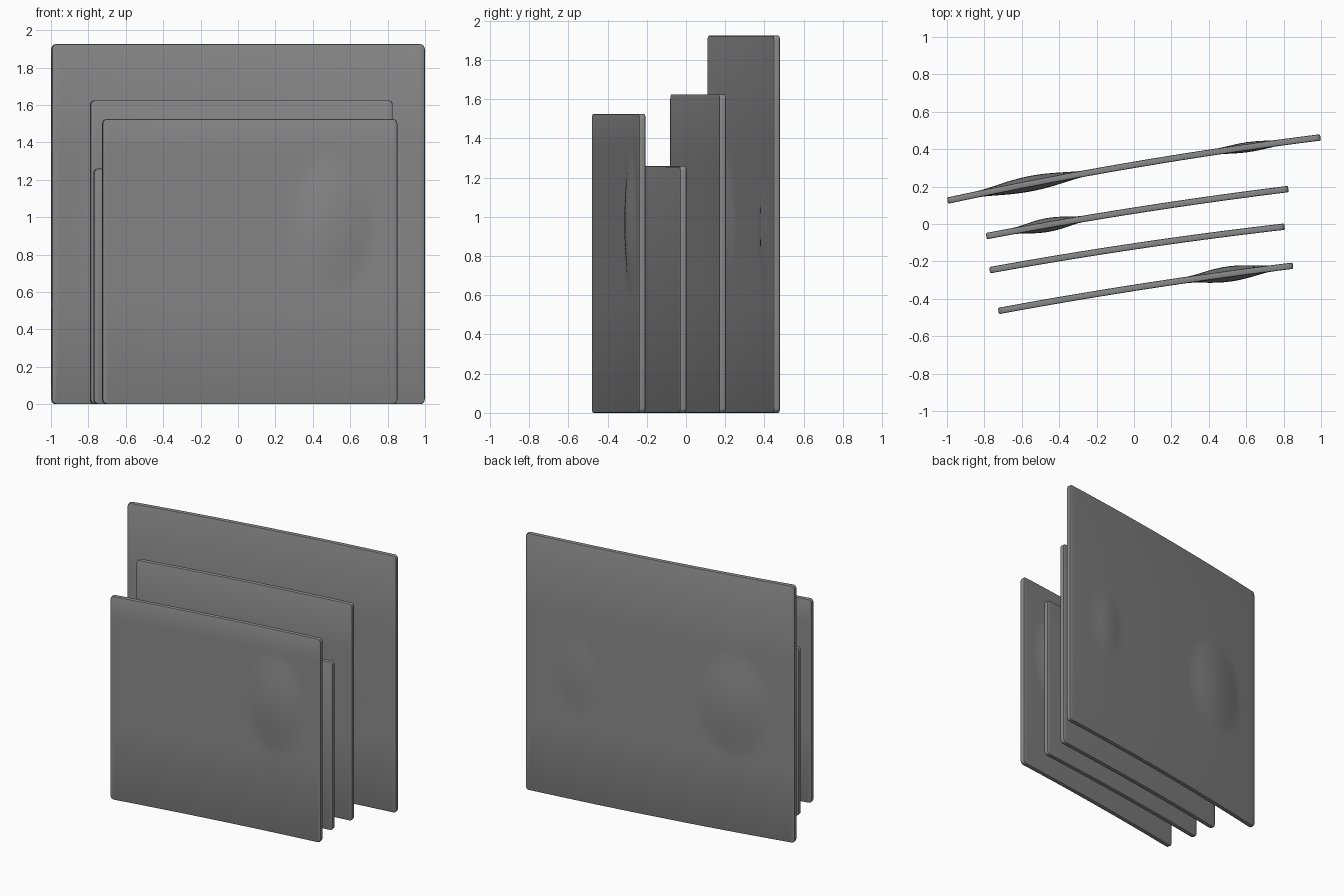
import bpy, bmesh, math

cube = bpy.data.objects.get("Cube")
if cube:
    bpy.data.objects.remove(cube)

# One plain grey for every panel
grey = bpy.data.materials.new("plain_grey")
grey.use_nodes = True
grey.diffuse_color = (0.25, 0.25, 0.25, 1)
bsdf = grey.node_tree.nodes["Principled BSDF"]
bsdf.inputs["Base Color"].default_value = grey.diffuse_color
bsdf.inputs["Roughness"].default_value = 0.6

THICK = 0.034


def cut(bm, co, normal):
    bmesh.ops.bisect_plane(bm, geom=bm.verts[:] + bm.edges[:] + bm.faces[:],
                           plane_co=co, plane_no=normal, dist=1e-5)


def panel(name, start, end, height, bow, bulges):
    """Upright rounded sheet from start to end (x, y), gently bowed, with soft bulges.
    Each bulge is (centre x, centre z, half width, half height, depth)."""
    dx, dy = end[0] - start[0], end[1] - start[1]
    angle = math.atan2(dy, dx)
    length = math.hypot(dx, dy)
    cx, cy = (start[0] + end[0]) / 2, (start[1] + end[1]) / 2

    bm = bmesh.new()
    bmesh.ops.create_cube(bm, size=1)
    for v in bm.verts:
        v.co.x *= length
        v.co.y *= THICK
        v.co.z = (v.co.z + 0.5) * height

    # Round the four corners, then soften both rims
    corners = [e for e in bm.edges if abs(e.verts[0].co.y - e.verts[1].co.y) > THICK / 2]
    bmesh.ops.bevel(bm, geom=corners, offset=0.025, segments=4, profile=0.5, affect='EDGES')
    rims = [e for e in bm.edges if abs(e.verts[0].co.y - e.verts[1].co.y) < 1e-5]
    bmesh.ops.bevel(bm, geom=rims, offset=0.007, segments=2, profile=0.5, affect='EDGES')

    # Slice into a grid, fine enough to bend and bulge
    columns = 56
    for i in range(1, columns):
        cut(bm, (length * (i / columns - 0.5), 0, 0), (1, 0, 0))
    if bulges:
        rows = 28
        low = min(b[1] - b[3] for b in bulges)
        high = max(b[1] + b[3] for b in bulges)
        for i in range(rows + 1):
            cut(bm, (0, 0, low + (high - low) * i / rows), (0, 0, 1))

    # Push the bulges out on both faces and bow the sheet
    for v in bm.verts:
        x, side, z = v.co.x, math.copysign(1, v.co.y), v.co.z
        if abs(v.co.y) > THICK * 0.45:
            for bx, bz, rx, rz, depth in bulges:
                r2 = ((x * math.cos(angle) + cx - bx) / rx) ** 2 + ((z - bz) / rz) ** 2
                if r2 < 1:
                    v.co.y += side * depth * (1 - r2) ** 1.6
        v.co.y += bow * (1 - (2 * x / length) ** 2)

    mesh = bpy.data.meshes.new(name)
    bm.to_mesh(mesh)
    bm.free()
    mesh.materials.append(grey)
    obj = bpy.data.objects.new(name, mesh)
    obj.location = (cx, cy, 0)
    obj.rotation_euler.z = angle
    bpy.context.collection.objects.link(obj)
    bpy.ops.object.select_all(action='DESELECT')
    obj.select_set(True)
    bpy.context.view_layer.objects.active = obj
    bpy.ops.object.shade_smooth_by_angle(angle=math.radians(40))


# Four panels, from back to front
panel("back_panel", (-0.997, 0.125), (0.997, 0.463), 1.925, 0.022,
      [(-0.55, 0.95, 0.28, 0.4, 0.024), (0.61, 0.95, 0.15, 0.3, 0.01)])
panel("middle_back_panel", (-0.79, -0.065), (0.825, 0.187), 1.625, 0.013,
      [(-0.46, 0.95, 0.18, 0.32, 0.02)])
panel("middle_front_panel", (-0.772, -0.247), (0.805, -0.014), 1.26, 0.013, [])
panel("front_panel", (-0.725, -0.465), (0.85, -0.223), 1.525, 0.012,
      [(0.51, 0.97, 0.22, 0.39, 0.024)])
